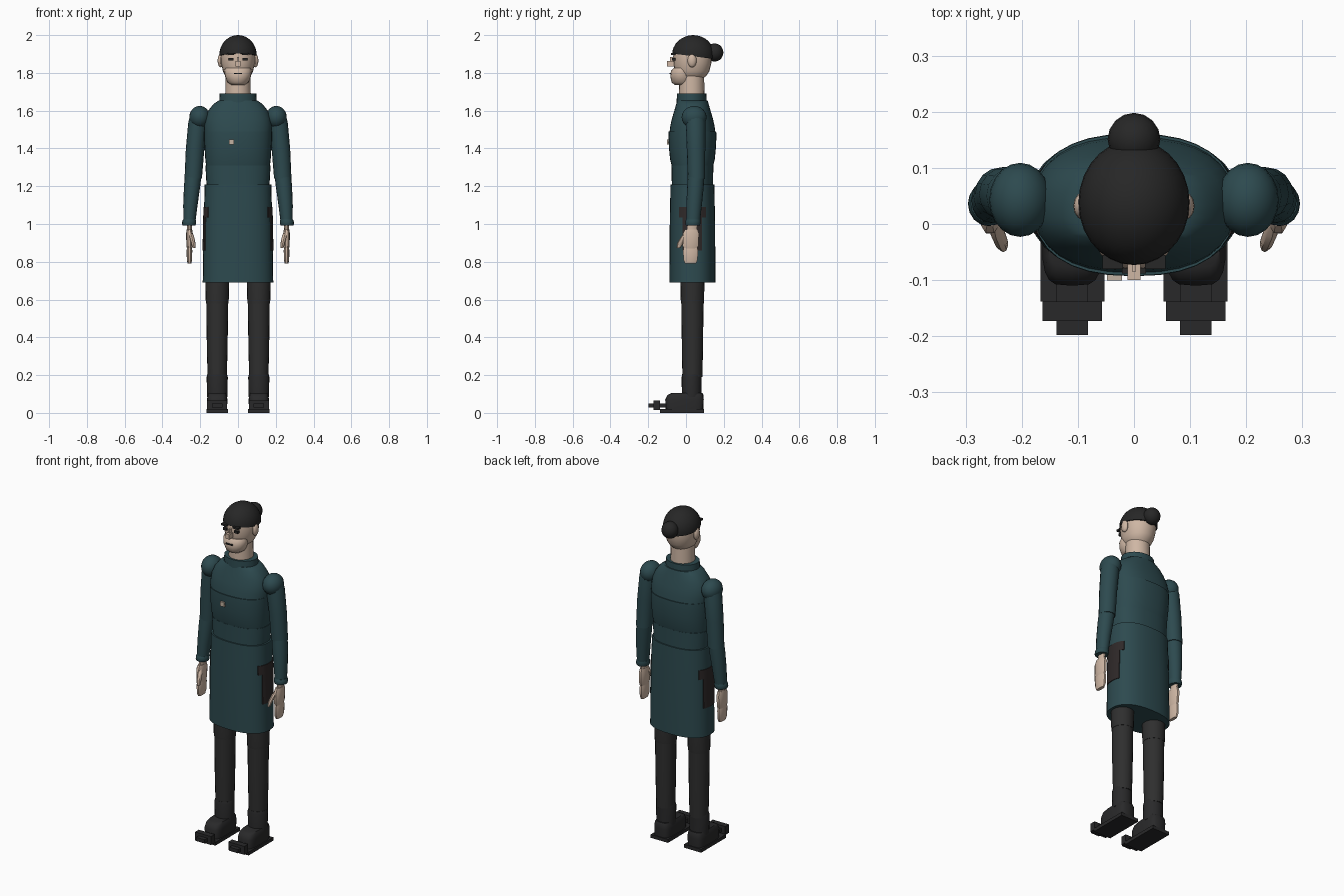
import bpy, bmesh, math
from mathutils import Vector


def mat(name, rgb):
    m = bpy.data.materials.new(name)
    m.diffuse_color = (*rgb, 1)
    return m


TEAL = mat("teal_cloth", (0.026, 0.068, 0.078))
BLACK = mat("black_cloth", (0.028, 0.028, 0.028))
SHOE = mat("shoe_black", (0.022, 0.022, 0.023))
HAIR = mat("dark_hair", (0.020, 0.020, 0.020))
SKIN = mat("skin", (0.62, 0.47, 0.37))
POCKET = mat("pocket_brown", (0.028, 0.022, 0.022))
BADGE = mat("badge_beige", (0.55, 0.45, 0.36))


def finish(bm, name, material, angle=40):
    bmesh.ops.recalc_face_normals(bm, faces=bm.faces)
    me = bpy.data.meshes.new(name)
    bm.to_mesh(me)
    bm.free()
    me.materials.append(material)
    ob = bpy.data.objects.new(name, me)
    bpy.context.collection.objects.link(ob)
    if angle:
        bpy.ops.object.select_all(action='DESELECT')
        ob.select_set(True)
        bpy.context.view_layer.objects.active = ob
        bpy.ops.object.shade_smooth_by_angle(angle=math.radians(angle))
    return ob


def spow(v, e):
    return math.copysign(abs(v) ** e, v)


def loft(name, rings, material, n=24, power=2.0, angle=40):
    """Capped stack of oval rings: (z, cx, cy, rx, ry)."""
    bm = bmesh.new()
    loops = []
    for z, cx, cy, rx, ry in rings:
        loops.append([bm.verts.new((
            cx + rx * spow(math.cos(2 * math.pi * i / n), 2 / power),
            cy + ry * spow(math.sin(2 * math.pi * i / n), 2 / power), z)) for i in range(n)])
    for a, b in zip(loops, loops[1:]):
        for i in range(n):
            j = (i + 1) % n
            bm.faces.new((a[i], a[j], b[j], b[i]))
    bm.faces.new(loops[0])
    bm.faces.new(loops[-1])
    return finish(bm, name, material, angle)


def box(name, lo, hi, material):
    bm = bmesh.new()
    bmesh.ops.create_cube(bm, size=1)
    for v in bm.verts:
        v.co = Vector([(l + h) / 2 + c * (h - l) for l, h, c in zip(lo, hi, v.co)])
    return finish(bm, name, material, 0)


def ball(name, c, r, material, u=20, v=12, cut=None):
    bm = bmesh.new()
    bmesh.ops.create_uvsphere(bm, u_segments=u, v_segments=v, radius=1)
    for w in bm.verts:
        w.co = Vector([a + b * d for a, b, d in zip(c, r, w.co)])
    if cut:
        g = bm.verts[:] + bm.edges[:] + bm.faces[:]
        bmesh.ops.bisect_plane(bm, geom=g, plane_co=cut[0], plane_no=cut[1], clear_inner=True)
        bmesh.ops.holes_fill(bm, edges=[e for e in bm.edges if e.is_boundary])
    return finish(bm, name, material)


# Coat: collar, yoke, chest, waist and skirt
Y = 0.034
loft("collar", [(1.64, 0, .03, .10, .08), (1.69, 0, .03, .097, .078)], TEAL)
loft("yoke", [(1.48, 0, Y, .178, .122), (1.52, 0, Y, .18, .117), (1.56, 0, Y, .174, .108),
              (1.60, 0, Y, .158, .096), (1.635, 0, Y, .13, .086), (1.655, 0, Y, .10, .08)],
     TEAL, 32, 2.4)
loft("chest", [(1.30, 0, Y, .168, .108), (1.34, 0, Y, .173, .118), (1.40, 0, Y, .177, .124),
               (1.46, 0, Y, .18, .127), (1.49, 0, Y, .18, .126)], TEAL, 32, 2.4)
loft("waist", [(1.20, 0, Y, .166, .109), (1.26, 0, Y, .17, .110), (1.31, 0, Y, .172, .111)],
     TEAL, 32, 2.4)
skirt = [(.69, 0, Y, .187, .122), (.72, 0, Y, .186, .122), (1.0, 0, Y, .182, .12),
         (1.21, 0, Y, .176, .116)]
loft("skirt", skirt, TEAL, 32, 2.4)
box("chest_badge", (-.048, -.101, 1.421), (-.021, -.086, 1.447), BADGE)


def pocket(name, s, z0, z1, y0, y1):
    """Thin patch that follows the curved side of the skirt."""
    bm = bmesh.new()
    rows = []
    for z in (z0, z1):
        t = (z - .69) / .52
        rx, ry = .1915 - .011 * t, .124 - .006 * t
        row = []
        for k in range(9):
            y = y0 + (y1 - y0) * k / 8
            x = rx * (1 - abs((y - Y) / ry) ** 2.4) ** (1 / 2.4)
            row.append((bm.verts.new((s * x, y, z)), bm.verts.new((s * (x - .008), y, z))))
        rows.append(row)
    a, b = rows
    for k in range(8):
        for p in (0, 1):
            bm.faces.new((a[k][p], a[k + 1][p], b[k + 1][p], b[k][p]))
        for r in rows:
            bm.faces.new((r[k][0], r[k + 1][0], r[k + 1][1], r[k][1]))
    for k in (0, 8):
        bm.faces.new((a[k][0], a[k][1], b[k][1], b[k][0]))
    finish(bm, name, POCKET)


for s, side in ((-1, "right"), (1, "left")):
    # Side pockets
    pocket("pocket_top_" + side, s, 1.035, 1.09, -.037, .105)
    pocket("pocket_body_" + side, s, .86, 1.035, -.018, .085)

    # Sleeves
    ball("shoulder_" + side, (s * .203, .043, 1.565), (.055, .066, .06), TEAL)
    loft("upper_sleeve_" + side, [(1.24, s * .237, .055, .046, .046), (1.40, s * .227, .053, .049, .049),
         (1.54, s * .213, .050, .05, .052), (1.60, s * .203, .046, .043, .045)], TEAL, 16)
    loft("forearm_sleeve_" + side, [(1.0, s * .258, .037, .031, .036), (1.10, s * .252, .043, .038, .041),
         (1.20, s * .243, .05, .043, .044), (1.26, s * .237, .054, .044, .044)], TEAL, 16)
    loft("cuff_" + side, [(.993, s * .259, .036, .034, .037), (1.0, s * .259, .036, .037, .04),
         (1.015, s * .258, .037, .037, .04), (1.024, s * .257, .038, .034, .037)], TEAL, 16)

    # Hands
    loft("wrist_" + side, [(.95, s * .257, .03, .012, .028), (1.0, s * .257, .034, .014, .028)], SKIN, 10)
    loft("palm_" + side, [(.865, s * .257, .024, .012, .034), (.885, s * .257, .024, .016, .043),
         (.95, s * .257, .026, .018, .044), (.972, s * .257, .028, .014, .034)], SKIN, 10, 2.6)
    loft("fingers_" + side, [(.79, s * .257, .024, .01, .03), (.81, s * .257, .024, .014, .039),
         (.86, s * .257, .024, .015, .041), (.885, s * .257, .024, .011, .034)], SKIN, 10, 2.6)
    loft("thumb_" + side, [(.873, s * .233, -.04, .008, .01), (.90, s * .237, -.03, .012, .016),
         (.935, s * .246, -.008, .013, .017), (.955, s * .25, .006, .008, .01)], SKIN, 8)

    # Trousers
    x = s * .11
    loft("thigh_" + side, [(.58, x, .034, .060, .060), (.60, x, .034, .061, .062),
         (.74, x, .034, .064, .064)], BLACK, 20)
    loft("shin_" + side, [(.19, x, .034, .051, .053), (.35, x, .034, .055, .056),
         (.59, x, .034, .058, .059)], BLACK, 20)

    # Shoes
    loft("boot_shaft_" + side, [(.085, x, .03, .054, .052), (.19, x, .03, .056, .053),
         (.205, x, .032, .052, .052)], SHOE, 20)
    box("sole_" + side, (x - .057, -.138, 0), (x + .057, .095, .02), SHOE)
    loft("shoe_body_" + side, [(.02, x, -.008, .052, .1), (.07, x, -.008, .054, .102),
         (.095, x, -.003, .05, .095), (.105, x, .005, .045, .082)], SHOE, 20, 4)
    box("toe_cap_" + side, (x - .053, -.173, .016), (x + .053, -.138, .066), SHOE)
    box("toe_tip_" + side, (x - .028, -.198, .028), (x + .028, -.10, .05), SHOE)

    # Ears, eyes and brows
    ball("ear_" + side, (s * .092, .032, 1.865), (.016, .024, .036), SKIN, 12, 8)
    box("eye_" + side, (s * .037 - .012, -.073, 1.866), (s * .037 + .012, -.055, 1.880), HAIR)
    box("brow_" + side, (s * .038 - .018, -.08, 1.894), (s * .038 + .018, -.055, 1.905), HAIR)

# Neck and head
loft("neck", [(1.66, 0, .03, .068, .068), (1.79, 0, .03, .066, .066)], SKIN, 20)
loft("head", [(1.765, 0, .03, .045, .055), (1.785, 0, .03, .068, .078), (1.81, 0, .032, .08, .092),
              (1.85, 0, .034, .089, .1), (1.89, 0, .035, .092, .103), (1.93, 0, .035, .086, .097),
              (1.965, 0, .036, .06, .07)], SKIN, 24, 2.1)
loft("jaw", [(1.735, 0, -.018, .035, .04), (1.75, 0, -.02, .055, .056), (1.78, 0, -.022, .068, .061),
             (1.81, 0, -.02, .072, .06), (1.825, 0, -.015, .068, .052)], SKIN, 20)
box("nose", (-.012, -.1, 1.833), (.012, -.06, 1.862), SKIN)
box("nose_bridge", (-.004, -.085, 1.858), (.004, -.06, 1.885), SKIN)
box("mouth", (-.021, -.088, 1.793), (.021, -.076, 1.799), HAIR)

# Hair cap and bun
ball("hair_cap", (0, .038, 1.895), (.099, .112, .105), HAIR, 28, 16,
     ((0, .038, 1.888), Vector((0, .13, 1)).normalized()))
ball("hair_bun", (0, .151, 1.908), (.047, .047, .048), HAIR, 16, 10)
